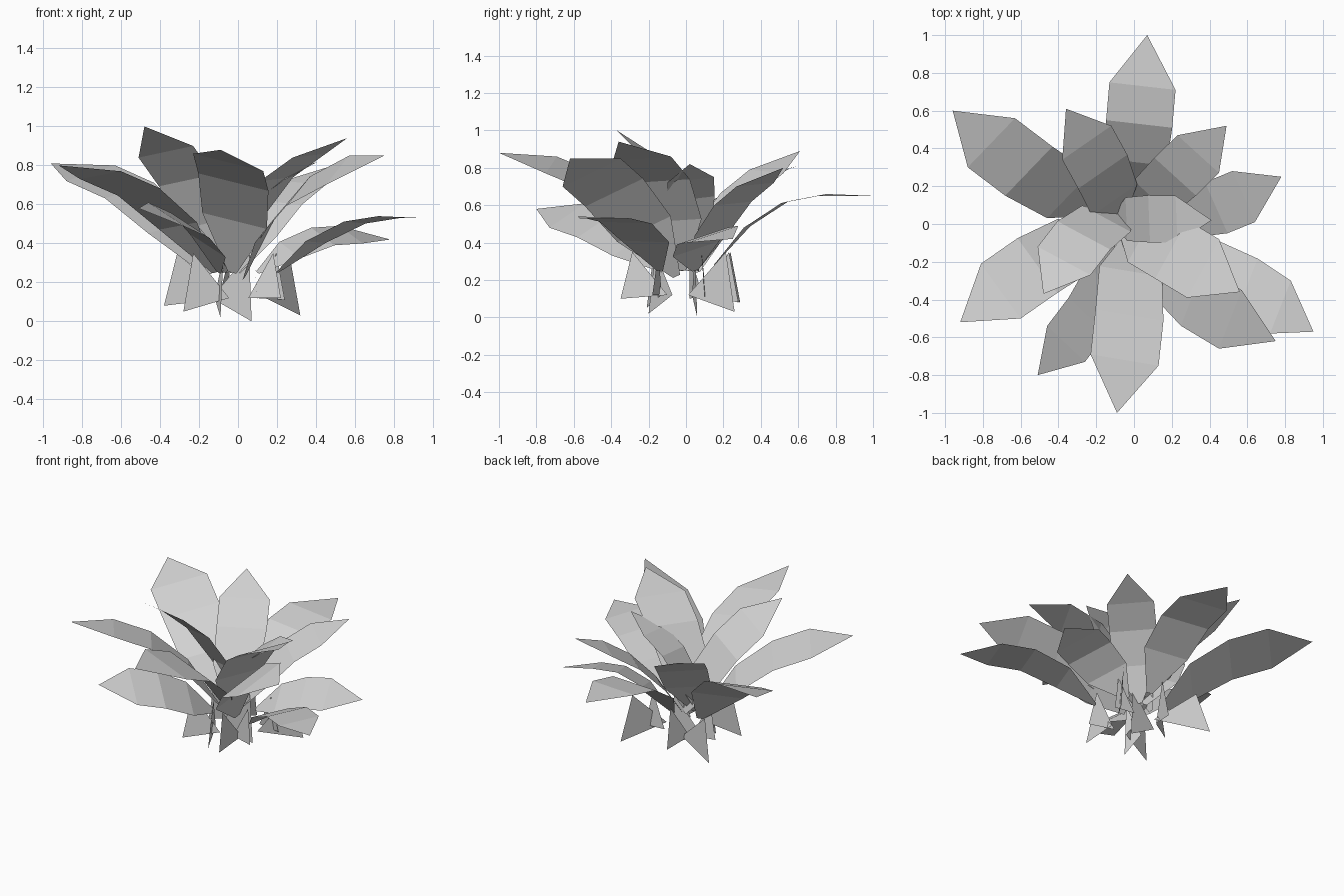
import bpy
from mathutils import Vector, Matrix

if "Cube" in bpy.data.objects:
    bpy.data.objects.remove(bpy.data.objects["Cube"])

# One plain grey for the whole plant
grey = bpy.data.materials.new("pale_grey")
grey.use_nodes = True
colour = (0.65, 0.65, 0.65, 1)
grey.diffuse_color = colour
grey.node_tree.nodes["Principled BSDF"].inputs["Base Color"].default_value = colour


def add_mesh(name, verts, faces):
    mesh = bpy.data.meshes.new(name)
    mesh.from_pydata([tuple(v) for v in verts], [], faces)
    mesh.materials.append(grey)
    obj = bpy.data.objects.new(name, mesh)
    bpy.context.scene.collection.objects.link(obj)


def leaf(name, tip, left, right, root):
    """Pointed strip: triangular tip, two full bands, then a taper to its root."""
    tip, left, right, base = (Vector(p) for p in (tip, left, right, root))
    shoulder = (left + right) / 2
    half = (left - right) / 2
    # The bend point carries on the slope of the tip
    reach = (shoulder - base).length
    bend = shoulder + (shoulder - tip).normalized() * reach * 0.45
    verts, faces = [tip, left, right], [(0, 1, 2)]
    for t, width in ((0.33, 1.0), (0.68, 0.92), (1.0, 0.12)):
        mid = shoulder * (1 - t) ** 2 + bend * 2 * t * (1 - t) + base * t * t
        n = len(verts)
        verts += [mid + half * width, mid - half * width]
        faces.append((n - 2, n, n + 1, n - 1))
    add_mesh(name, verts, faces)


def shard(name, low, turn):
    """Small triangular leaf hanging from the crown, low point outward."""
    low = Vector(low)
    flat = Vector((low.x, low.y, 0))
    apex = flat * 0.82 + Vector((0, 0, 0.35))
    inner = Matrix.Rotation(turn, 3, "Z") @ flat.normalized() * 0.14
    inner.z = 0.12
    add_mesh(name, [apex, low, inner], [(0, 1, 2)])


# Tip, two shoulder points and root of the large leaves
leaf("back_leaf", (.07, 1, .65), (-.13, .75, .66), (.22, .71, .65), (0, .15, .28))
leaf("back_left_leaf", (.49, .52, .8), (.23, .47, .72), (.45, .27, .7), (0, .05, .25))
leaf("left_low_leaf", (.78, .25, .42), (.52, .28, .49), (.64, .01, .4), (.1, .05, .25))
leaf("left_long_leaf", (.95, -.57, .53), (.83, -.3, .53), (.72, -.58, .54), (.2, -.14, .25))
leaf("front_left_leaf", (.75, -.62, .85), (.57, -.35, .85), (.45, -.66, .7), (.03, -.05, .22))
leaf("left_tall_leaf", (.56, -.36, .94), (.45, -.08, .86), (.28, -.39, .84), (-.07, -.02, .25))
leaf("front_leaf", (-.09, -1, .88), (.13, -.75, .77), (-.23, -.69, .86), (-.03, -.06, .25))
leaf("front_right_leaf", (-.51, -.8, .58), (-.26, -.73, .48), (-.46, -.54, .61), (-.1, -.12, .25))
leaf("right_long_leaf", (-.92, -.52, .8), (-.6, -.5, .77), (-.81, -.21, .73), (-.12, -.03, .25))
leaf("right_tall_leaf", (-.48, -.37, 1), (-.23, -.27, .9), (-.51, -.12, .84), (-.03, .06, .25))
leaf("back_right_leaf", (-.96, .6, .81), (-.88, .3, .72), (-.63, .56, .8), (-.15, .06, .24))
leaf("back_tall_leaf", (-.36, .61, .89), (-.38, .34, .79), (-.12, .52, .77), (-.07, .0, .25))
leaf("inner_leaf", (.41, .02, .82), (.22, .15, .75), (.23, -.1, .72), (-.12, .02, .25))

# Short leaves hanging around the crown
lows = [
    ((-.38, .29, .08), -.5), ((-.28, -.21, .05), .6), ((.32, .26, .03), -.6),
    ((.07, .06, 0), 2.2), ((.1, -.35, .1), .5), ((-.09, -.2, .02), -.6),
    ((-.05, .28, .08), .6), ((.24, .1, .11), .5), ((-.24, .02, .1), -.6),
    ((.22, -.18, .12), -.5),
]
for i, (low, turn) in enumerate(lows):
    shard(f"hanging_leaf_{i + 1}", low, turn)
